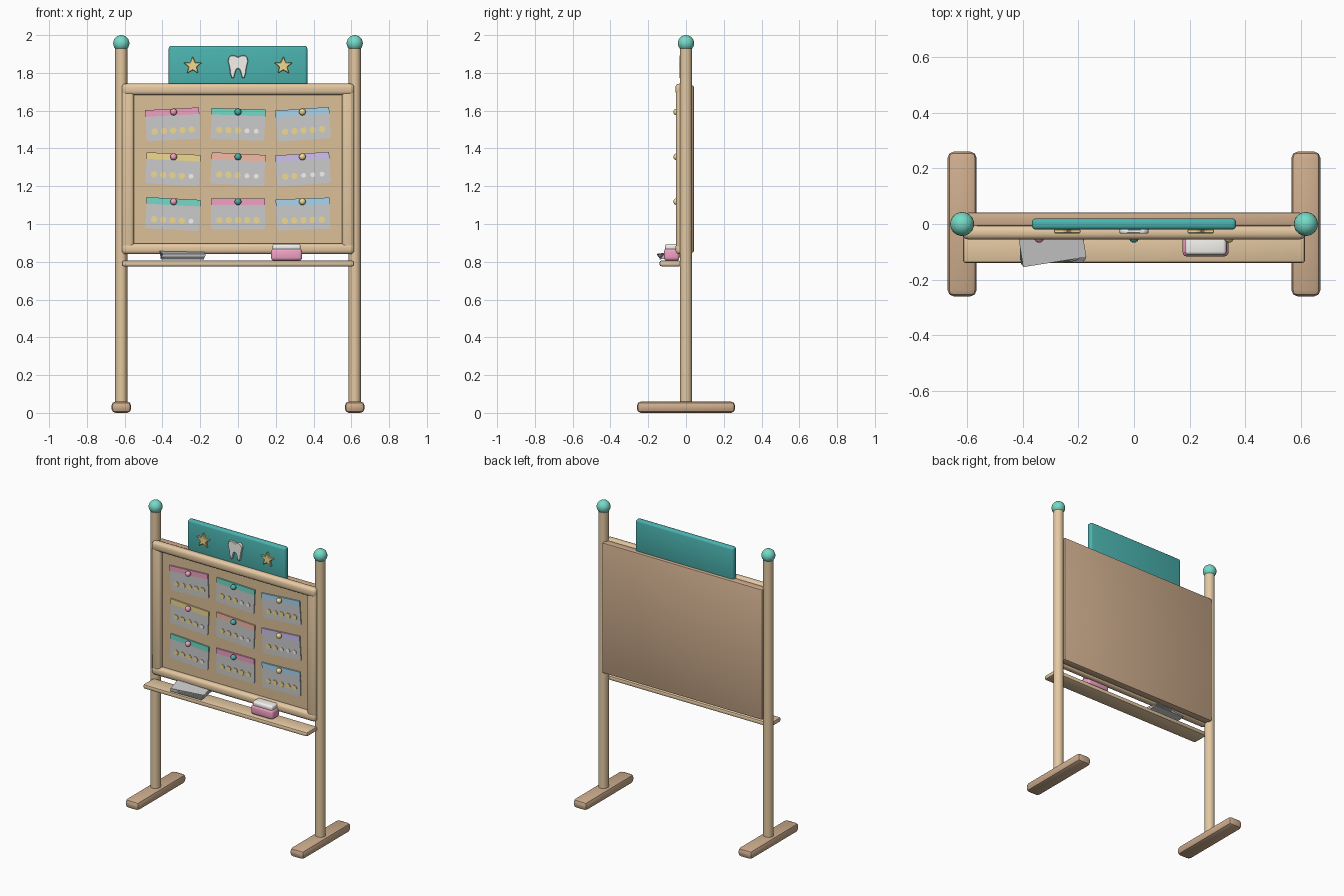
import bpy, bmesh, math
from mathutils import Vector, Matrix, Euler

if "Cube" in bpy.data.objects:
    bpy.data.objects.remove(bpy.data.objects["Cube"])

COL = {"wood": (0.78, 0.58, 0.36), "brown": (0.62, 0.42, 0.27), "cork": (0.72, 0.53, 0.31),
       "teal": (0.07, 0.45, 0.43), "mint": (0.18, 0.70, 0.57), "gold": (0.88, 0.70, 0.28),
       "pink": (0.88, 0.36, 0.55), "blue": (0.40, 0.66, 0.85), "orange": (0.91, 0.50, 0.38),
       "purple": (0.62, 0.54, 0.85), "white": (0.92, 0.90, 0.86)}
MATS = {}


def finish(ob, col=None, bevel=0, seg=2):
    """Colour, bevel and smooth an object."""
    if col:
        if col not in MATS:
            MATS[col] = bpy.data.materials.new(col)
            MATS[col].diffuse_color = (*COL[col], 1)
        ob.data.materials.append(MATS[col])
    bpy.ops.object.select_all(action="DESELECT")
    ob.select_set(True)
    bpy.context.view_layer.objects.active = ob
    if bevel:
        m = ob.modifiers.new("bevel", "BEVEL")
        m.width, m.segments, m.limit_method = bevel, seg, "ANGLE"
        bpy.ops.object.modifier_apply(modifier=m.name)
    bpy.ops.object.shade_smooth_by_angle(angle=math.radians(40))
    return ob


def make(name, bm, col, bevel=0, seg=2, matrix=None):
    me = bpy.data.meshes.new(name)
    bmesh.ops.recalc_face_normals(bm, faces=bm.faces)
    bm.to_mesh(me)
    bm.free()
    ob = bpy.data.objects.new(name, me)
    bpy.context.collection.objects.link(ob)
    if matrix:
        ob.matrix_world = matrix
    return finish(ob, col, bevel, seg)


def box(name, x, y, z, col, bevel=0.0, seg=2, matrix=None):
    """Box from (min, max) ranges."""
    bm = bmesh.new()
    bmesh.ops.create_cube(bm, size=1)
    for v in bm.verts:
        v.co = [(r[0] + r[1]) / 2 + c * (r[1] - r[0]) for r, c in zip((x, y, z), v.co)]
    return make(name, bm, col, bevel, seg, matrix)


def plate(name, pts, y, depth, col, bevel=0, matrix=None):
    """Outline in XZ, extruded from y toward the front."""
    bm = bmesh.new()
    f = bm.faces.new([bm.verts.new((px, y, pz)) for px, pz in pts])
    ext = bmesh.ops.extrude_face_region(bm, geom=[f])["geom"]
    bmesh.ops.translate(bm, vec=(0, -depth, 0), verts=[e for e in ext if isinstance(e, bmesh.types.BMVert)])
    return make(name, bm, col, bevel, 1, matrix)


def ball(name, loc, r, col, seg=24, squash=1):
    bm = bmesh.new()
    bmesh.ops.create_uvsphere(bm, u_segments=seg, v_segments=seg // 2, radius=r)
    bmesh.ops.scale(bm, vec=(1, squash, 1), verts=bm.verts)
    return make(name, bm, col, matrix=Matrix.Translation(loc))


def ring(r, n, cx=0, cz=0, inner=None):
    return [(cx + (inner if inner and i % 2 else r) * math.sin(2 * math.pi * i / n),
             cz + (inner if inner and i % 2 else r) * math.cos(2 * math.pi * i / n)) for i in range(n)]


# Posts, finials and feet
for side, s in (("left", -1), ("right", 1)):
    x = s * 0.618
    bm = bmesh.new()
    bmesh.ops.create_cone(bm, cap_ends=True, segments=20, radius1=0.032, radius2=0.032, depth=1.89)
    make(side + "_post", bm, "wood", matrix=Matrix.Translation((x, 0, 0.985)))
    ball(side + "_finial", (x, 0, 1.957), 0.043, "mint")
    box(side + "_foot", (x - 0.052, x + 0.052), (-0.26, 0.26), (0, 0.06), "brown", 0.022)
    # Side rails of the frame
    box(side + "_rail", sorted((s * 0.55, s * 0.615)), (-0.053, -0.003), (0.845, 1.74), "wood", 0.018, 3)

# Frame rails, backing and cork
box("top_rail", (-0.615, 0.615), (-0.056, -0.005), (1.682, 1.743), "wood", 0.02, 3)
box("bottom_rail", (-0.615, 0.615), (-0.056, -0.005), (0.84, 0.897), "wood", 0.02, 3)
box("back_panel", (-0.6, 0.6), (-0.008, 0.042), (0.85, 1.732), "brown", 0.006)
box("cork_sheet", (-0.57, 0.57), (-0.022, 0), (0.87, 1.71), "cork")

# Header sign with stars and tooth
box("header_sign", (-0.367, 0.367), (-0.02, 0.02), (1.72, 1.943), "teal", 0.014, 3)
for side, x in (("left", -0.24), ("right", 0.24)):
    plate(side + "_star", ring(0.052, 10, x, 1.838, 0.023), -0.018, 0.016, "gold", 0.003)
half = [(0, 1.884), (0.018, 1.892), (0.036, 1.894), (0.050, 1.882), (0.053, 1.860),
        (0.045, 1.828), (0.041, 1.795), (0.033, 1.772), (0.022, 1.772), (0.016, 1.795),
        (0.009, 1.818), (0, 1.823)]
plate("tooth_emblem", half + [(-a, b) for a, b in half[-2:0:-1]], -0.018, 0.016, "white", 0.003)

# Cards: header colour, tilt in degrees, number of gold dots
CARDS = [[("pink", 3, 5), ("mint", -2, 3), ("blue", 4, 5)],
         [("gold", -3, 4), ("orange", -3, 3), ("purple", 4, 2)],
         [("mint", -3, 4), ("pink", 0, 5), ("blue", 2, 5)]]
PINS = ("pink", "teal", "gold")
for r, row in enumerate(CARDS):
    for c, (col, tilt, gold) in enumerate(row):
        cx, cz = (c - 1) * 0.345, 1.527 - r * 0.2375
        tag = f"_{r + 1}_{c + 1}"
        mat = Matrix.Translation((cx, 0, cz)) @ Matrix.Rotation(math.radians(-tilt), 4, "Y")
        body = [(-0.142, 0.082), (-0.142, -0.070), (-0.139, -0.079), (-0.130, -0.082)]
        plate("card" + tag, body + [(-a, b) for a, b in body[::-1]], -0.020, 0.008, None, matrix=mat)
        plate("card_header" + tag, [(-0.143, 0.048), (0.143, 0.048), (0.143, 0.083), (-0.143, 0.083)],
              -0.022, 0.009, col, matrix=mat)
        for i in range(5):
            full = i < gold
            plate(f"dot{tag}_{i + 1}", ring(0.017 if full else 0.013, 12, (i - 2) * 0.049, -0.032),
                  -0.026, 0.006, "gold" if full else "white", matrix=mat)
        ball("pin" + tag, (cx + (1 - c) * 0.004, -0.049, cz + 0.066), 0.018, PINS[c], 16)

# Shelf under the board
box("shelf", (-0.615, 0.615), (-0.14, -0.025), (0.776, 0.806), "wood", 0.01)

# Loose paper stack, leaning back on the shelf
for i in range(5):
    m = Matrix.Translation((-0.295, -0.073, 0.824 + i * 0.006)) @ Euler(
        (math.radians(8), 0, math.radians(1 + i * 2)), "XYZ").to_matrix().to_4x4()
    box(f"paper_{i + 1}", (-0.115, 0.115), (-0.065, 0.065), (-0.002, 0.003), None, matrix=m)

# Board eraser
box("eraser_base", (0.175, 0.34), (-0.117, -0.035), (0.806, 0.87), "pink", 0.016, 3)
box("eraser_felt", (0.183, 0.332), (-0.111, -0.041), (0.86, 0.895), "white", 0.012, 3)

for m in bpy.data.materials:
    if m.users and not m.is_grease_pencil:
        m.use_nodes = True
        m.node_tree.nodes["Principled BSDF"].inputs["Base Color"].default_value = m.diffuse_color
